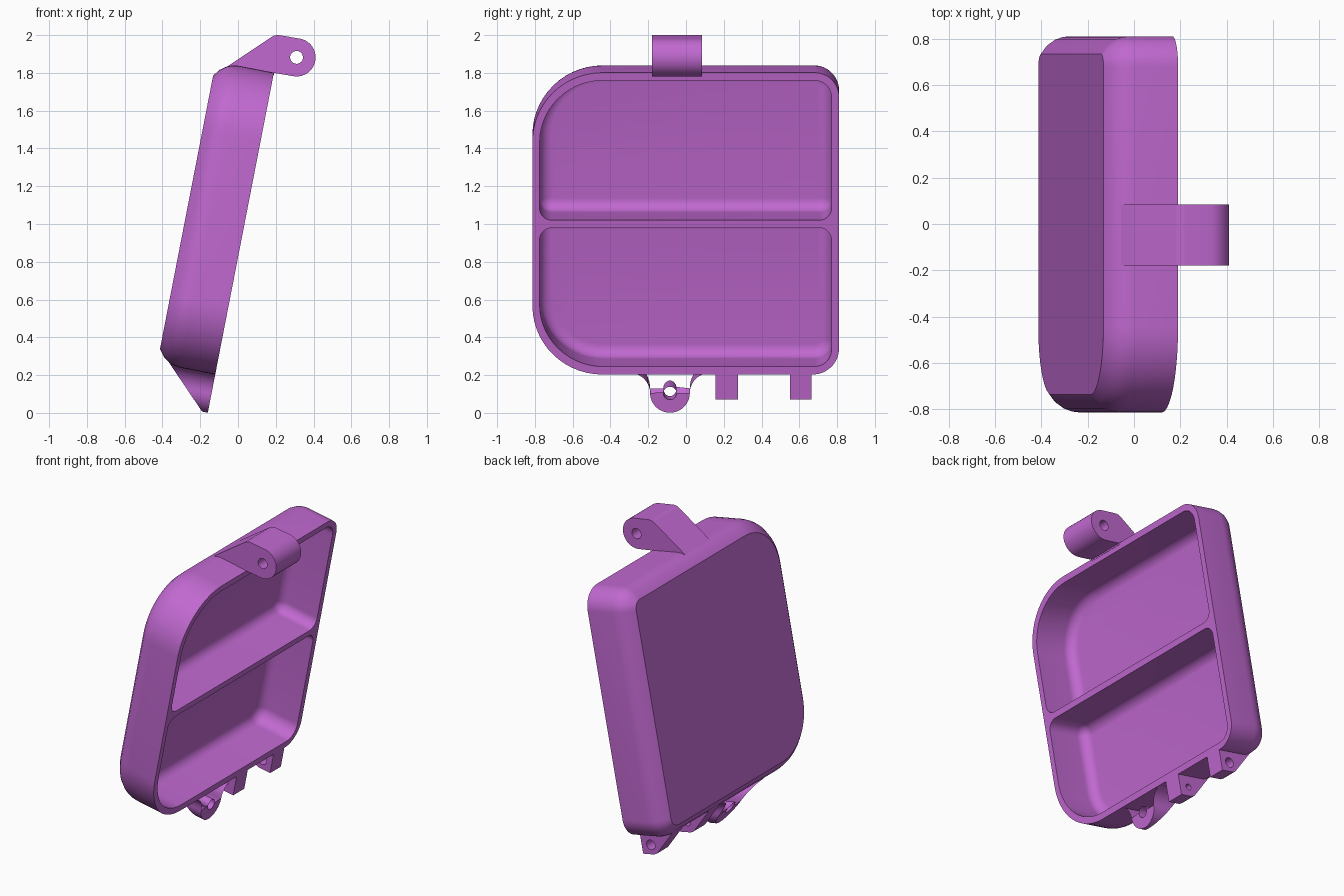
import bpy, bmesh
from math import sin, cos, pi, radians
from mathutils import Vector

if "Cube" in bpy.data.objects:
    bpy.data.objects.remove(bpy.data.objects["Cube"])

TILT = radians(11)
mat = bpy.data.materials.new("violet_plastic")
mat.diffuse_color = (0.53, 0.14, 0.63, 1)
mat.use_nodes = True
mat.node_tree.nodes["Principled BSDF"].inputs["Base Color"].default_value = mat.diffuse_color


def tilted(y, u, d):
    """u runs up the leaning front plane, d runs back from it."""
    return Vector((-0.16 + u * sin(TILT) - d * cos(TILT), y, u * cos(TILT) + d * sin(TILT)))


def arc(cx, cy, r, a0, a1, n):
    return [(cx + r * cos(radians(a0 + (a1 - a0) * i / n)),
             cy + r * sin(radians(a0 + (a1 - a0) * i / n))) for i in range(n + 1)]


def rounded_rect(y0, y1, u0, u1, radii, inset=0.0, n=14):
    """Corner order: low right, high right, high left, low left."""
    y0, y1, u0, u1 = y0 + inset, y1 - inset, u0 + inset, u1 - inset
    r = [max(q - inset, 0.004) for q in radii]
    return (arc(y1 - r[0], u0 + r[0], r[0], -90, 0, n) + arc(y1 - r[1], u1 - r[1], r[1], 0, 90, n)
            + arc(y0 + r[2], u1 - r[2], r[2], 90, 180, n) + arc(y0 + r[3], u0 + r[3], r[3], 180, 270, n))


def add_loft(bm, rings):
    """Skin between point rings; returns the vertex rings."""
    vr = [[bm.verts.new(p) for p in ring] for ring in rings]
    for a, b in zip(vr, vr[1:]):
        for i in range(len(a)):
            j = (i + 1) % len(a)
            bm.faces.new((a[i], a[j], b[j], b[i]))
    return vr


def fill(bm, loops):
    edges = [bm.edges.get((l[i - 1], l[i])) for l in loops for i in range(len(l))]
    bmesh.ops.triangle_fill(bm, edges=edges, use_beauty=True)


def finish(bm, name):
    bmesh.ops.recalc_face_normals(bm, faces=bm.faces)
    me = bpy.data.meshes.new(name)
    bm.to_mesh(me)
    bm.free()
    ob = bpy.data.objects.new(name, me)
    bpy.context.collection.objects.link(ob)
    me.materials.append(mat)
    bpy.ops.object.select_all(action='DESELECT')
    ob.select_set(True)
    bpy.context.view_layer.objects.active = ob
    bpy.ops.object.shade_smooth_by_angle(angle=radians(30))
    return ob


def lug(name, outline, hole, near, far):
    """Extruded outline with a round through hole."""
    bm = bmesh.new()
    o = add_loft(bm, [[near(*p) for p in outline], [far(*p) for p in outline]])
    h = add_loft(bm, [[near(*p) for p in hole], [far(*p) for p in hole]])
    for k in (0, 1):
        fill(bm, [o[k], h[k]])
    return finish(bm, name)


# Tray body: outer shell, back face, two filleted pockets and the front rim
bm = bmesh.new()
shell_profile = [(0, 0), (0, 0.19), (0.004, 0.22), (0.015, 0.25), (0.04, 0.285), (0.077, 0.313)]
shell = add_loft(bm, [[tilted(y, u, d) for y, u in
                       rounded_rect(-0.813, 0.81, 0.207, 1.835, (0.14, 0.13, 0.37, 0.37), k)]
                      for k, d in shell_profile])
bm.faces.new(shell[-1])
pocket_profile = [(0, 0)] + [(0.065 * (1 - cos(t * pi / 16)), 0.22 + 0.065 * sin(t * pi / 16))
                             for t in range(9)]
mouths = [shell[0]]
for u0, u1, radii in ((0.25, 0.998, (0.09, 0.065, 0.065, 0.335)),
                      (1.039, 1.793, (0.065, 0.09, 0.335, 0.065))):
    rings = add_loft(bm, [[tilted(y, u, d) for y, u in rounded_rect(-0.775, 0.77, u0, u1, radii, k)]
                          for k, d in pocket_profile])
    bm.faces.new(rings[-1])
    mouths.append(rings[0])
fill(bm, mouths)
finish(bm, "tray_body")

# Top hanger: side profile in x-z, running across y
top = ([(-0.10, 1.805), (0.0, 1.815), (0.19, 1.79), (0.19, 1.80)]
       + arc(0.31, 1.882, 0.101, -101, 79, 20)
       + arc(0.212, 1.935, 0.065, 79, 123, 6))
lug("top_hanger", top, arc(0.31, 1.882, 0.034, 0, 348.75, 31),
    lambda x, z: Vector((x, -0.18, z)), lambda x, z: Vector((x, 0.085, z)))

# Bottom eyelet: flared tab with a sloping back
cy, cu = -0.085, 0.106
eye = ([(cy - 0.215, 0.24)] + arc(cy - 0.215, cu, 0.11, 90, 0, 10)
       + arc(cy, cu, 0.105, 180, 360, 24)
       + arc(cy + 0.215, cu, 0.11, 180, 90, 10) + [(cy + 0.215, 0.24)])
lug("bottom_eyelet", eye, arc(cy, cu, 0.035, 0, 348.75, 31),
    lambda y, u: tilted(y, u, 0), lambda y, u: tilted(y, u, 0.03 + u))

# Hinge blocks: wedge profile with a cross hole
wedge = [(0.245, 0.0), (0.071, 0.0), (0.071, 0.085), (0.08, 0.108), (0.245, 0.273)]
for name, y0, y1, r in (("inner_hinge_block", 0.157, 0.276, 0.02),
                        ("outer_hinge_block", 0.55, 0.665, 0.032)):
    lug(name, wedge, arc(0.133, 0.07, r, 0, 345, 23),
        lambda u, d: tilted(y0, u, d), lambda u, d: tilted(y1, u, d))
